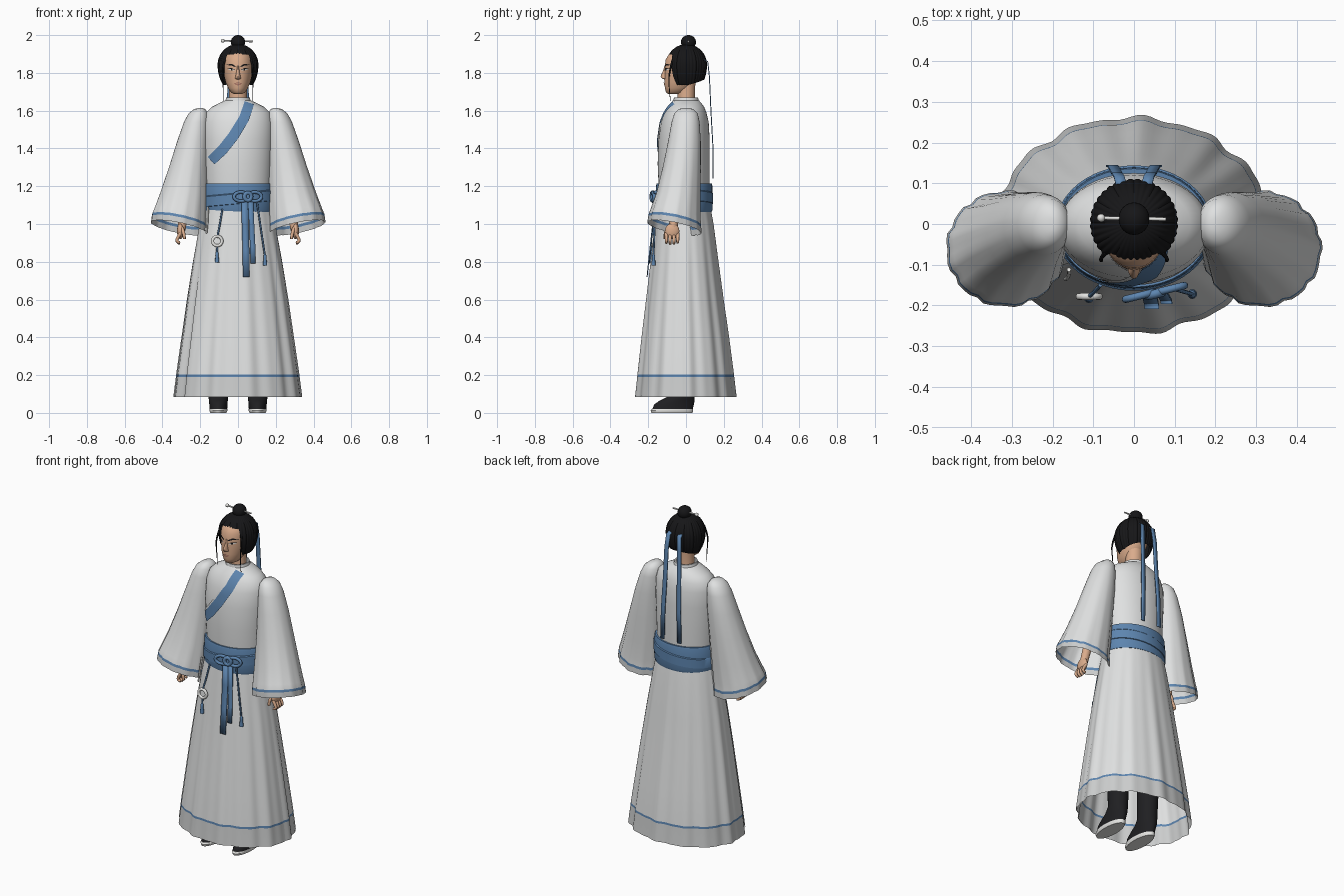
import bpy, bmesh, math
from mathutils import Vector

if "Cube" in bpy.data.objects:
    bpy.data.objects.remove(bpy.data.objects["Cube"])


def material(name, rgb):
    m = bpy.data.materials.new(name)
    m.diffuse_color = (*rgb, 1)
    m.use_nodes = True
    m.node_tree.nodes["Principled BSDF"].inputs["Base Color"].default_value = m.diffuse_color
    return m


WHITE = material("robe white", (.74, .75, .75))
GREY = material("hem grey", (.60, .61, .61))
BLUE = material("sash blue", (.11, .235, .43))
SKIN = material("skin", (.70, .41, .26))
BLACK = material("hair black", (.008, .008, .009))
DARK = material("trouser charcoal", (.014, .014, .016))
PALE = material("sole and jade", (.78, .78, .76))
LIP = material("lip", (.42, .19, .14))


def finish(name, bm, mats, angle=40):
    bmesh.ops.recalc_face_normals(bm, faces=bm.faces[:])
    me = bpy.data.meshes.new(name)
    bm.to_mesh(me)
    bm.free()
    ob = bpy.data.objects.new(name, me)
    bpy.context.collection.objects.link(ob)
    for m in mats:
        me.materials.append(m)
    bpy.ops.object.select_all(action='DESELECT')
    ob.select_set(True)
    bpy.context.view_layer.objects.active = ob
    bpy.ops.object.shade_smooth_by_angle(angle=math.radians(angle))
    return ob


def loft(name, rings, mats, closed=True, caps=(False, False), bands={}):
    """Skin a list of point rings; bands maps ring gap index to a material slot."""
    bm = bmesh.new()
    vs = [[bm.verts.new(p) for p in r] for r in rings]
    n = len(vs[0])
    for i in range(len(vs) - 1):
        for j in range(n if closed else n - 1):
            k = (j + 1) % n
            f = bm.faces.new((vs[i][j], vs[i][k], vs[i + 1][k], vs[i + 1][j]))
            f.material_index = bands.get(i, 0)
    if caps[0]:
        bm.faces.new(vs[0])
    if caps[1]:
        bm.faces.new(vs[-1])
    return finish(name, bm, mats)


def oval(z, rx, yf, yb, cx=0, n=48, sx=0, sy=0, wave=0, a0=0, a1=360, grow=1):
    """Ring from front/back extents, with optional tilt and pleats."""
    cy, ry, out = (yf + yb) / 2, (yb - yf) / 2, []
    full = a1 - a0 == 360
    for j in range(n):
        a = math.radians(a0 + (a1 - a0) * j / (n if full else n - 1))
        k = grow * (1 + wave * (math.sin(13 * a + 1) + .6 * math.sin(22 * a)))
        x, y = rx * k * math.cos(a), ry * k * math.sin(a)
        out.append((cx + x, cy + y, z + sx * x + sy * y))
    return out


def front_y(prof, x, z):
    """Depth of the front of a (z, rx, yf, yb) profile at x, z."""
    prof = sorted(prof)
    z = min(max(z, prof[0][0]), prof[-1][0])
    for a, b in zip(prof, prof[1:]):
        if a[0] <= z <= b[0]:
            t = (z - a[0]) / (b[0] - a[0])
            rx, yf, yb = (a[i] + (b[i] - a[i]) * t for i in (1, 2, 3))
            c = math.sqrt(max(0, 1 - (x / rx) ** 2))
            return (yf + yb) / 2 - (yb - yf) / 2 * c


def plate(name, prof, path, mat, lift=.004):
    """Thin strip laid on a profile's front; path holds (x, z, half width)."""
    fine = []
    for a, b in zip(path, path[1:]):
        fine += [[a[i] + (b[i] - a[i]) * t / 4 for i in range(3)] for t in range(4)]
    fine.append(path[-1])
    rings = []
    for i, (x, z, w) in enumerate(fine):
        p, q = fine[max(i - 1, 0)], fine[min(i + 1, len(fine) - 1)]
        d = Vector((q[0] - p[0], q[1] - p[1])).normalized()
        row = [(x - d.y * w * k, z + d.x * w * k) for k in (-1, -.5, 0, .5, 1)]
        rings.append([(u, front_y(prof, u, v) - lift, v) for u, v in row])
    return loft(name, rings, [mat], closed=False)


def tube(name, pts, r, mat, tip=1, cyclic=False):
    cu = bpy.data.curves.new(name, 'CURVE')
    cu.dimensions, cu.bevel_depth, cu.bevel_resolution = '3D', r, 3
    cu.use_fill_caps = True
    sp = cu.splines.new('POLY' if cyclic else 'NURBS')
    sp.points.add(len(pts) - 1)
    for i, p in enumerate(pts):
        sp.points[i].co = (*p, 1)
        sp.points[i].radius = 1 + (tip - 1) * i / (len(pts) - 1)
    sp.use_cyclic_u = cyclic
    if not cyclic:
        sp.use_endpoint_u, sp.order_u = True, 3
    cu.materials.append(mat)
    ob = bpy.data.objects.new(name, cu)
    bpy.context.collection.objects.link(ob)


def hoop(name, c, rx, rz, r, mat, turn=0):
    pts = []
    for i in range(28):
        a = math.tau * i / 28
        pts.append((c[0] + rx * math.cos(a), c[1] + turn * rx * math.cos(a), c[2] + rz * math.sin(a)))
    tube(name, pts, r, mat, cyclic=True)


def ribbon(name, pts, w, mat, thick=.005):
    ob = loft(name, [[(x - w, y, z), (x + w, y, z)] for x, y, z in pts], [mat], closed=False)
    m = ob.modifiers.new("thickness", 'SOLIDIFY')
    m.thickness, m.offset = thick, 0


def ball(name, c, s, mat):
    bm = bmesh.new()
    bmesh.ops.create_uvsphere(bm, u_segments=24, v_segments=14, radius=1)
    for v in bm.verts:
        v.co = Vector(c) + Vector([v.co[i] * s[i] for i in range(3)])
    return finish(name, bm, [mat])


# Robe body
TORSO = [(1.08, .17, -.14, .12), (1.2, .175, -.145, .124), (1.32, .181, -.15, .125),
         (1.45, .186, -.145, .125), (1.54, .184, -.132, .12), (1.59, .17, -.112, .108),
         (1.62, .138, -.094, .096), (1.642, .095, -.078, .08), (1.655, .066, -.068, .068)]
loft("robe_torso", [oval(*r) for r in TORSO], [WHITE])
COLLAR = [(1.64, .07, -.068, .07), (1.67, .062, -.064, .064), (1.67, .055, -.057, .057), (1.64, .055, -.057, .057)]
loft("inner_collar", [oval(*r) for r in COLLAR], [WHITE])
LAPEL = [(.06, 1.642, .026), (.033, 1.56, .027), (-.025, 1.465, .028), (-.08, 1.395, .028), (-.142, 1.335, .026)]
plate("lapel", TORSO, LAPEL, BLUE, .008)
plate("lapel_edging", TORSO, [(x - .008, z + .006, w) for x, z, w in LAPEL], WHITE, .005)

# Pleated skirt with hem stripe, and its overlapping front panel
SKIRT = [(1.09, .182, -.152, .13, 0), (1.0, .2, -.163, .145, .004), (.8, .235, -.185, .17, .01),
         (.6, .266, -.208, .196, .013), (.4, .294, -.231, .224, .015), (.202, .322, -.252, .249, .016),
         (.19, .323, -.253, .25, .016), (.085, .336, -.264, .262, .017)]


def skirt_rings(**kw):
    return [oval(z, rx, f, b, -.004, wave=w, **kw) for z, rx, f, b, w in SKIRT]


loft("skirt", skirt_rings(n=144), [WHITE, BLUE, GREY], bands={5: 1, 6: 2})
loft("skirt_front_panel", skirt_rings(n=64, a0=-145, a1=-5, grow=1.014), [WHITE, BLUE, GREY],
     closed=False, bands={5: 1, 6: 2})

# Sash
SASH = [(1.066, .165, -.135, .115), (1.064, .186, -.156, .136), (1.075, .19, -.16, .14),
        (1.14, .191, -.16, .14), (1.205, .188, -.158, .139), (1.215, .185, -.155, .136), (1.213, .165, -.135, .115)]
loft("sash", [oval(*r) for r in SASH], [BLUE])
loft("sash_fold", [oval(z, rx, f, b, sx=.09) for z, rx, f, b in
     [(1.105, .187, -.156, .136), (1.108, .194, -.164, .144), (1.16, .194, -.164, .144), (1.168, .187, -.156, .136)]], [BLUE])

# Wide sleeves: x, y, z, half width, half depth, tilt
SLEEVE = [(.198, 0, 1.615, .008, .015, 0), (.203, 0, 1.608, .03, .04, 0), (.21, 0, 1.585, .052, .062, 0),
          (.22, -.002, 1.54, .066, .074, 0), (.238, -.008, 1.44, .083, .086, .02), (.262, -.022, 1.3, .102, .1, .06),
          (.287, -.04, 1.15, .125, .116, .13), (.305, -.055, 1.055, .139, .131, .18),
          (.311, -.059, 1.024, .144, .137, .2), (.312, -.06, 1.01, .145, .139, .2), (.314, -.061, .98, .147, .142, .2)]
for s, side in ((-1, "right"), (1, "left")):
    rings = [oval(z, rx, y - ry, y + ry, s * x, sx=s * t, sy=-t, wave=.1 * t) for x, y, z, rx, ry, t in SLEEVE]
    loft(side + "_sleeve", rings, [WHITE, BLUE, GREY], caps=(True, False), bands={8: 1, 9: 2})

    # Forearm, palm and curled fingers
    tube(side + "_forearm", [(s * .25, -.03, 1.25), (s * .28, -.05, 1.1), (s * .3, -.07, .97)], .03, SKIN, .75)
    ball(side + "_palm", (s * .305, -.073, .962), (.018, .038, .042), SKIN)
    for i in range(4):
        y = -.104 + .02 * i
        tip = .893 + .006 * abs(i - 1.4)
        tube(f"{side}_finger_{i + 1}", [(s * .305, y, .95), (s * .322, y, .925), (s * .325, y, .905), (s * .308, y, tip)],
             .0095, SKIN, .75)
    tube(side + "_thumb", [(s * .298, -.092, .98), (s * .284, -.115, .95), (s * .284, -.112, .92)], .01, SKIN, .75)

    # Trouser leg, boot and sole
    x = s * .104
    loft(side + "_boot", [oval(*r, x) for r in [(.02, .047, -.178, .036), (.045, .048, -.168, .042),
         (.065, .05, -.14, .045), (.085, .052, -.1, .046), (.12, .052, -.07, .046), (.45, .062, -.07, .06),
         (.9, .075, -.075, .075)]], [DARK], caps=(True, True))
    loft(side + "_sole", [oval(*r, x) for r in [(0, .042, -.183, .034), (.012, .048, -.187, .038), (.021, .047, -.18, .037)]],
         [PALE], caps=(True, True))

# Head and neck
HEAD = [(1.688, .022, -.094, -.03), (1.697, .038, -.106, .0), (1.72, .053, -.112, .03), (1.75, .064, -.114, .05),
        (1.79, .073, -.113, .075), (1.83, .078, -.112, .085), (1.87, .077, -.108, .085), (1.9, .068, -.09, .075),
        (1.93, .042, -.05, .05)]
loft("head", [oval(*r) for r in HEAD], [SKIN], caps=(True, True))
loft("neck", [oval(*r) for r in [(1.6, .06, -.05, .055), (1.66, .047, -.046, .046), (1.76, .047, -.045, .05)]], [SKIN])

# Face details
loft("nose", [oval(z, w, f, -.09, n=16) for z, w, f in [(1.765, .008, -.113), (1.77, .016, -.127),
     (1.782, .013, -.135), (1.81, .008, -.122), (1.84, .006, -.113)]], [SKIN], caps=(True, True))
plate("upper_lip", HEAD, [(-.021, 1.743, .001), (0, 1.747, .004), (.021, 1.743, .001)], LIP)
plate("lower_lip", HEAD, [(-.016, 1.739, .001), (0, 1.737, .0035), (.016, 1.739, .001)], LIP)
for s, side in ((-1, "right"), (1, "left")):
    plate(side + "_brow", HEAD, [(s * .013, 1.833, .003), (s * .036, 1.844, .0045), (s * .061, 1.842, .001)], BLACK)
    plate(side + "_eye_white", HEAD, [(s * .018, 1.814, .001), (s * .034, 1.818, .006), (s * .052, 1.819, .001)], PALE, .003)
    plate(side + "_lash", HEAD, [(s * .017, 1.816, .001), (s * .034, 1.824, .002), (s * .055, 1.822, .001)], BLACK)
    plate(side + "_iris", HEAD, [(s * .030, 1.818, .0055), (s * .038, 1.818, .0055)], BLACK)

# Combed hair cap with an opening for the face
rows = []
for i in range(25):
    row = []
    for j in range(192):
        a = math.tau * j / 192
        off = abs((a - 1.5 * math.pi + math.pi) % math.tau - math.pi)
        t = min(max((math.degrees(off) - 36) / 14, 0), 1)
        u = min(max((math.degrees(off) - 100) / 60, 0), 1)
        low = 1.898 + (1.737 - 1.898) * t * t * (3 - 2 * t) + .025 * u
        end = math.acos((low - 1.842) / (.11 if low > 1.842 else .155))
        p = .12 + (end - .12) * i / 24
        r = .105 * math.sin(p) * (1 + .035 * abs(math.sin(18 * a)))
        z = 1.842 + math.cos(p) * (.11 if p < math.pi / 2 else .155)
        row.append((r * math.cos(a), .003 + r * math.sin(a), z))
    rows.append(row)
loft("hair_cap", rows, [BLACK], caps=(True, False))
ball("hair_bun", (0, .013, 1.963), (.038, .04, .037), BLACK)
tube("hairpin", [(-.08, .015, 1.97), (0, .013, 1.968), (.078, .012, 1.966)], .0045, PALE)
ball("hairpin_bead", (-.081, .015, 1.97), (.01, .01, .01), PALE)
for s, side in ((-1, "right"), (1, "left")):
    tube(side + "_loose_lock", [(s * .07, -.07, 1.87), (s * .085, -.088, 1.81), (s * .077, -.092, 1.74),
         (s * .078, -.082, 1.65)], .006, BLACK, .2)
    # Long ribbons down the back
    ribbon(side + "_hair_ribbon", [(s * .03, .09, 1.875), (s * .036, .115, 1.86), (s * .042, .124, 1.78),
           (s * .046, .132, 1.6), (s * .052, .142, 1.42), (s * .056, .143, 1.24)], .013, BLUE)

# Sash knot and hanging straps
hoop("knot_loop_right", (.015, -.176, 1.145), .036, .024, .009, BLUE, .25)
hoop("knot_loop_left", (.088, -.16, 1.145), .036, .024, .009, BLUE, .25)
hoop("knot_centre", (.052, -.172, 1.145), .018, .02, .011, BLUE, .25)
ribbon("long_strap", [(.035, -.168, 1.13), (.038, -.176, 1.0), (.042, -.192, .86), (.044, -.206, .72)], .018, BLUE)
ribbon("short_strap", [(.066, -.165, 1.13), (.072, -.175, 1.0), (.078, -.185, .88), (.08, -.194, .79)], .014, BLUE)


def tassel(name, top, c):
    tube(name + "_cord", [top, tuple((a + b) / 2 for a, b in zip(top, c)), c], .005, BLUE)
    loft(name, [oval(c[2] + dz, r, c[1] - r, c[1] + r, c[0], n=12) for dz, r in
         [(.01, .004), (0, .009), (-.012, .008), (-.05, .012)]], [BLUE], caps=(True, True))


tassel("left_tassel", (.1, -.16, 1.12), (.143, -.172, .83))
tassel("pendant_tassel", (-.11, -.178, .88), (-.111, -.182, .845))
tube("pendant_cord", [(-.083, -.15, 1.08), (-.095, -.165, 1.0), (-.108, -.176, .94)], .005, BLUE)
hoop("pendant_ring", (-.11, -.178, .91), .025, .025, .0085, PALE)
tube("pale_cord", [(-.16, -.112, 1.09), (-.158, -.13, 1.03), (-.168, -.135, .95)], .005, PALE)
